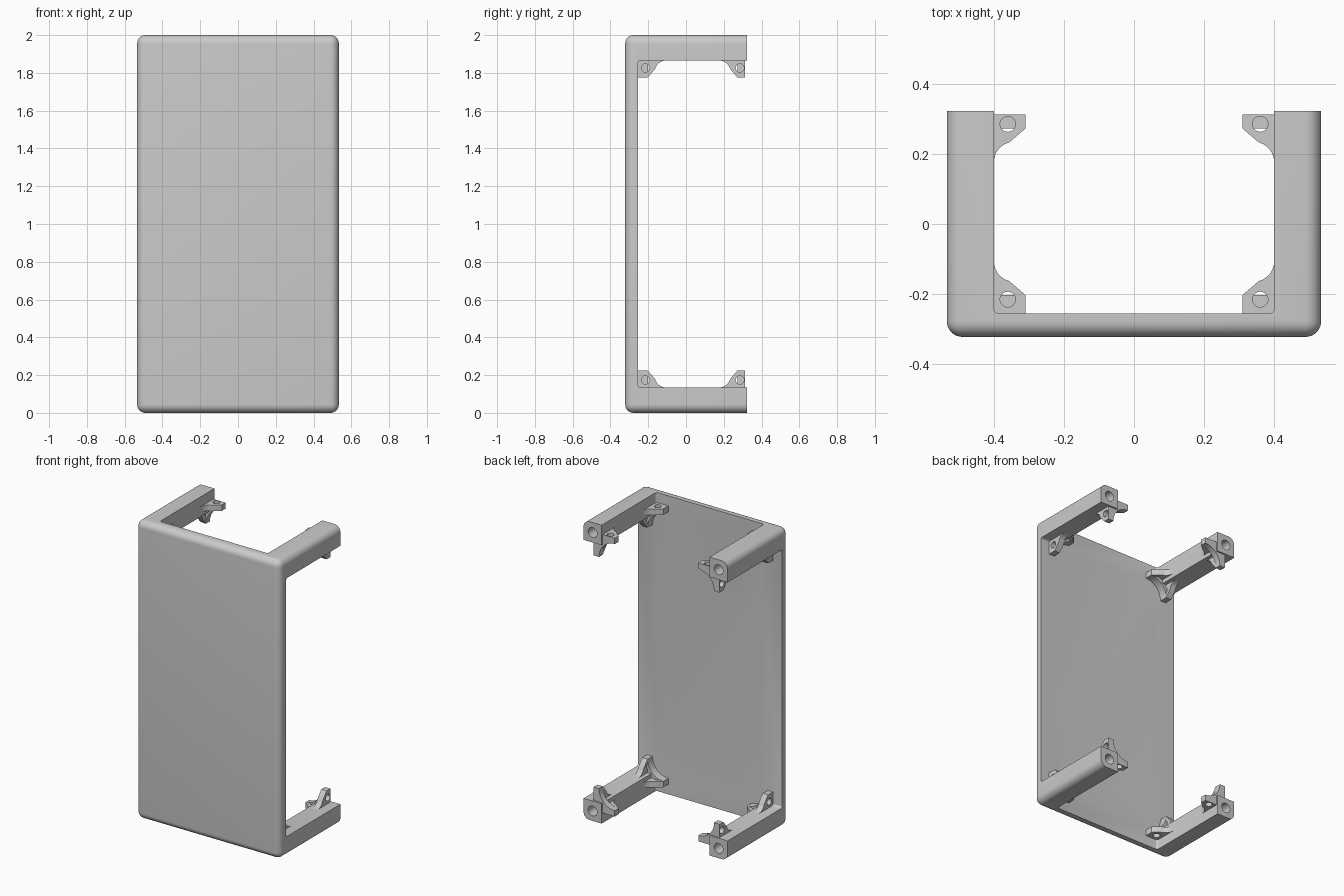
import bpy, bmesh, math
from mathutils import Matrix

cube = bpy.data.objects.get("Cube")
if cube:
    bpy.data.objects.remove(cube, do_unlink=True)

# Main dimensions, measured from the middle of the housing
HALF_X, HALF_Y, HALF_Z = 0.534, 0.322, 1.0
LEG = 0.134            # square leg width
SEAT = 0.067           # depth of the side panel seat
PLATE = 0.04           # bracket thickness
FRONT_IN = -0.255      # inner face of the front panel
BACK_TAB = 0.312       # rear edge of the rear brackets
INNER_X, INNER_Z = HALF_X - LEG, HALF_Z - LEG

grey = bpy.data.materials.new("light_grey")
grey.use_nodes = True
grey.diffuse_color = (0.6, 0.6, 0.6, 1)
bsdf = next(n for n in grey.node_tree.nodes if n.type == 'BSDF_PRINCIPLED')
bsdf.inputs["Base Color"].default_value = (0.6, 0.6, 0.6, 1)


def add_object(name, bm):
    bmesh.ops.recalc_face_normals(bm, faces=bm.faces)
    mesh = bpy.data.meshes.new(name)
    bm.to_mesh(mesh)
    bm.free()
    obj = bpy.data.objects.new(name, mesh)
    obj.location.z = HALF_Z
    mesh.materials.append(grey)
    bpy.context.collection.objects.link(obj)
    return obj


def rounded_box(name, lo, hi, radius, segments, pick):
    """Box with a round on every edge that the pick rule accepts."""
    bm = bmesh.new()
    bmesh.ops.create_cube(bm, size=1)
    for v in bm.verts:
        v.co = [(a + b) / 2 + c * (b - a) for a, b, c in zip(lo, hi, v.co)]
    edges = [e for e in bm.edges if pick(e.verts[0].co, e.verts[1].co)]
    bmesh.ops.bevel(bm, geom=edges, offset=radius, segments=segments,
                    profile=0.5, affect='EDGES')
    return add_object(name, bm)


def prism(name, outline, depth, place):
    """Extrude a flat outline and map (u, v, w) to the model with place."""
    bm = bmesh.new()
    face = bm.faces.new([bm.verts.new((u, v, 0)) for u, v in outline])
    new = bmesh.ops.extrude_face_region(bm, geom=[face])["geom"]
    for v in new:
        if isinstance(v, bmesh.types.BMVert):
            v.co.z = depth
    for v in bm.verts:
        v.co = place(*v.co)
    return add_object(name, bm)


def cylinders(name, centres, radius, depth, rotation):
    bm = bmesh.new()
    for c in centres:
        bmesh.ops.create_cone(bm, cap_ends=True, segments=32, radius1=radius,
                              radius2=radius, depth=depth,
                              matrix=Matrix.Translation(c) @ rotation)
    return add_object(name, bm)


def cut(obj, cutter):
    mod = obj.modifiers.new("cut", 'BOOLEAN')
    mod.operation = 'DIFFERENCE'
    mod.solver = 'EXACT'
    mod.object = cutter
    bpy.context.view_layer.update()
    deps = bpy.context.evaluated_depsgraph_get()
    mesh = bpy.data.meshes.new_from_object(obj.evaluated_get(deps))
    obj.modifiers.remove(mod)
    obj.data = mesh
    mesh.materials.clear()
    mesh.materials.append(grey)
    bpy.data.objects.remove(cutter, do_unlink=True)


def smooth(obj):
    bpy.ops.object.select_all(action='DESELECT')
    obj.select_set(True)
    bpy.context.view_layer.objects.active = obj
    bpy.ops.object.shade_smooth_by_angle(angle=math.radians(30))


def mirror_corners(obj):
    mod = obj.modifiers.new("corners", 'MIRROR')
    mod.use_axis = (True, False, True)
    mod.use_mirror_merge = False


# Housing: front panel with four corner legs, left by two through openings
housing = rounded_box("housing", (-HALF_X, -HALF_Y, -HALF_Z),
                      (HALF_X, HALF_Y, HALF_Z), 0.045, 8,
                      lambda a, b: not (a.y > 0 and b.y > 0))
cut(housing, rounded_box("side_opening", (-1, FRONT_IN, -INNER_Z), (1, 1, INNER_Z),
                         0.015, 4, lambda a, b: a.y < 0 and b.y < 0 and a.z == b.z))
cut(housing, rounded_box("end_opening", (-INNER_X, FRONT_IN, -2), (INNER_X, 1, 2),
                         0.015, 4, lambda a, b: a.y < 0 and b.y < 0 and a.x == b.x))

# Screw holes in the leg ends
ends = [(sx * (HALF_X - SEAT), HALF_Y, sz * (HALF_Z - SEAT))
        for sx in (-1, 1) for sz in (-1, 1)]
cut(housing, cylinders("screw_holes", ends, 0.033, 0.4,
                       Matrix.Rotation(math.pi / 2, 4, 'X')))
smooth(housing)

# Bracket outline: u runs inward from the leg, v runs back from the bracket middle
REACH, FILLET, HOLE_U = 0.09, 0.06, 0.04


def bracket_outline(edge, tip, sign):
    """edge: outer end, tip: start of the slanted side, sign: +1 rear, -1 front."""
    arc = [(FILLET * (1 - math.cos(t)), tip - sign * (0.097 - FILLET * math.sin(t)))
           for t in (math.radians(75) * i / 8 for i in range(8, -1, -1))]
    return [(-0.03, edge), (REACH, edge), (REACH, tip)] + arc + [(-0.03, arc[-1][1])]


spots = {"rear": (BACK_TAB, 0.272, 1, 0.285), "front": (FRONT_IN - 0.01, -0.202, -1, -0.215)}
for spot, (edge, tip, sign, hole_y) in spots.items():
    outline = bracket_outline(edge, tip, sign)

    # Flat bracket behind the end panel seat
    end_bracket = prism(spot + "_end_bracket", outline, PLATE,
                        lambda u, v, w: (INNER_X - u, v, HALF_Z - SEAT - w))
    cut(end_bracket, cylinders("hole", [(INNER_X - HOLE_U, hole_y, HALF_Z - SEAT)],
                               0.022, 0.2, Matrix.Identity(4)))

    # Upright bracket behind the side panel seat
    side_bracket = prism(spot + "_side_bracket", outline, PLATE,
                         lambda u, v, w: (HALF_X - SEAT - w, v, INNER_Z - u))
    cut(side_bracket, cylinders("hole", [(HALF_X - SEAT, hole_y, INNER_Z - HOLE_U)],
                                0.022, 0.2, Matrix.Rotation(math.pi / 2, 4, 'Y')))

    # Curved web that joins the two brackets
    cx, cz = INNER_X - REACH, INNER_Z - REACH
    r = HALF_X - SEAT - PLATE - cx
    quarter = [math.pi / 2 * i / 12 for i in range(13)]
    web_outline = [(cx + r * math.cos(t), cz + r * math.sin(t)) for t in quarter]
    web_outline += [(cx, cz + r + 0.01), (cx + r + 0.01, cz + r + 0.01), (cx + r + 0.01, cz)]
    web = prism(spot + "_web", web_outline, edge - tip,
                lambda u, v, w: (u, tip + w, v))

    for part in (end_bracket, side_bracket, web):
        mirror_corners(part)
        smooth(part)
